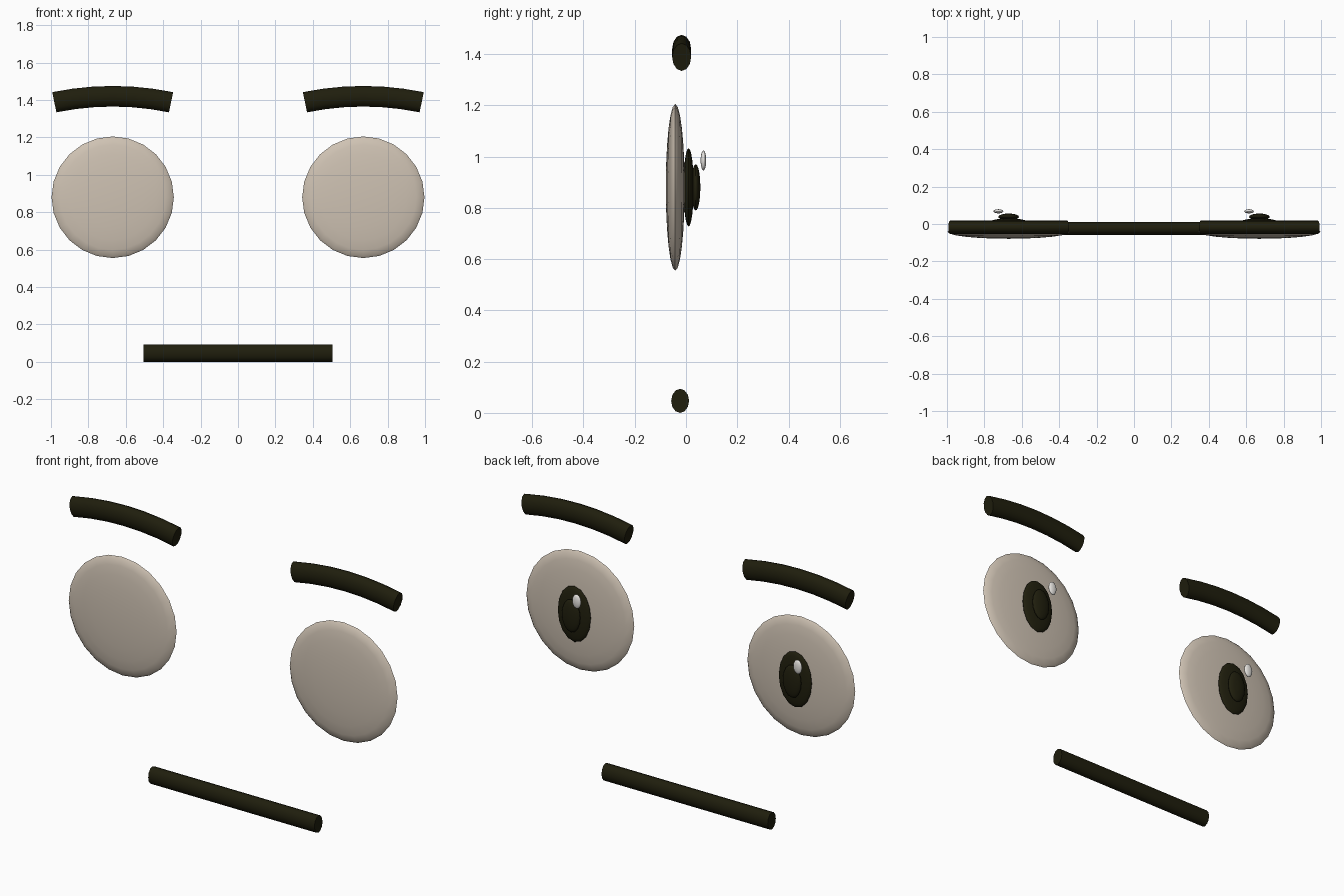
import bpy
import bmesh
from math import cos, sin, pi, atan
from mathutils import Matrix, Vector

cube = bpy.data.objects.get("Cube")
if cube:
    bpy.data.objects.remove(cube, do_unlink=True)


def material(name, rgb):
    mat = bpy.data.materials.new(name)
    mat.use_nodes = True
    color = (*rgb, 1)
    mat.diffuse_color = color
    mat.node_tree.nodes["Principled BSDF"].inputs["Base Color"].default_value = color
    return mat


DARK = material("dark olive", (0.014, 0.013, 0.004))
CREAM = material("warm cream", (0.62, 0.54, 0.45))
WHITE = material("highlight white", (0.8, 0.78, 0.75))


def finish(name, bm, mat):
    bmesh.ops.recalc_face_normals(bm, faces=bm.faces)
    mesh = bpy.data.meshes.new(name)
    bm.to_mesh(mesh)
    bm.free()
    mesh.materials.append(mat)
    obj = bpy.data.objects.new(name, mesh)
    bpy.context.collection.objects.link(obj)
    bpy.ops.object.select_all(action="DESELECT")
    obj.select_set(True)
    bpy.context.view_layer.objects.active = obj
    bpy.ops.object.shade_smooth_by_angle(angle=pi / 4)


def lens(name, center, radii, mat, sides=24):
    """Flattened ball with its poles along y."""
    bm = bmesh.new()
    bmesh.ops.create_uvsphere(bm, u_segments=sides, v_segments=12, radius=1)
    place = Matrix.Translation(center) @ Matrix.Diagonal((*radii, 1))
    bm.transform(place @ Matrix.Rotation(pi / 2, 4, "X"))
    finish(name, bm, mat)


def bar(name, center, half, arch, ry, rz, mat, steps=6, sides=12):
    """Oval bar along x, arched upward by a parabola, with flat ends."""
    bm = bmesh.new()
    rings = []
    for i in range(steps + 1):
        t = 2 * i / steps - 1
        tilt = Matrix.Rotation(atan(2 * arch * t / half), 3, "Y")
        mid = Vector(center) + Vector((half * t, 0, -arch * t * t))
        angles = [2 * pi * k / sides for k in range(sides)]
        rings.append([bm.verts.new(mid + tilt @ Vector((0, ry * cos(a), rz * sin(a))))
                      for a in angles])
    for a, b in zip(rings, rings[1:]):
        for k in range(sides):
            n = (k + 1) % sides
            bm.faces.new((a[k], a[n], b[n], b[k]))
    bm.faces.new(rings[0])
    bm.faces.new(rings[-1])
    finish(name, bm, mat)


# Eyes and brows; the highlights sit on the same side of both pupils
for side, s in (("left", 1), ("right", -1)):
    x = 0.67 * s
    lens(side + "_eyeball", (x, -0.042, 0.88), (0.327, 0.037, 0.325), CREAM)
    lens(side + "_iris", (x, 0.01, 0.88), (0.1, 0.02, 0.153), DARK, 16)
    lens(side + "_pupil", (x, 0.038, 0.88), (0.055, 0.018, 0.09), DARK, 16)
    lens(side + "_highlight", (x - 0.055, 0.068, 0.985), (0.026, 0.011, 0.039), WHITE, 12)
    bar(side + "_brow", (x, -0.017, 1.42), 0.312, 0.032, 0.037, 0.055, DARK)

# Mouth
bar("mouth", (0, -0.023, 0.047), 0.504, 0, 0.035, 0.047, DARK, steps=1)
